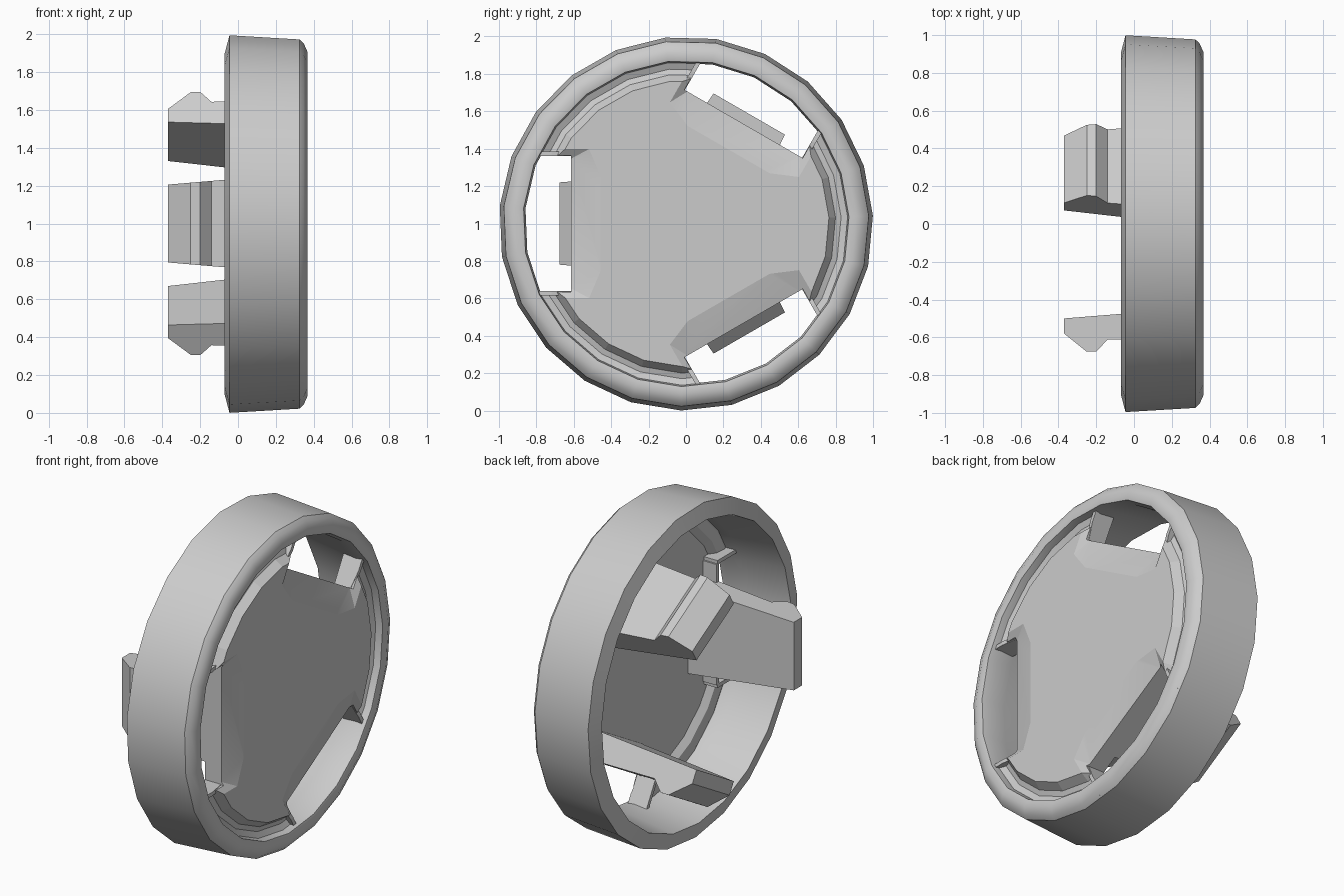
import bpy, bmesh, math
from mathutils import Vector

cube = bpy.data.objects.get("Cube")
if cube:
    bpy.data.objects.remove(cube, do_unlink=True)

SIDES = 23
START = math.radians(2.4)
CLIP_ANGLES = (180, 60, -60)

grey = bpy.data.materials.new("light_grey")
grey.use_nodes = True
grey.diffuse_color = (0.6, 0.6, 0.6, 1)
grey.node_tree.nodes["Principled BSDF"].inputs["Base Color"].default_value = (0.6, 0.6, 0.6, 1)


def finish(name, bm):
    bmesh.ops.recalc_face_normals(bm, faces=bm.faces)
    mesh = bpy.data.meshes.new(name)
    bm.to_mesh(mesh)
    bm.free()
    mesh.materials.append(grey)
    obj = bpy.data.objects.new(name, mesh)
    bpy.context.collection.objects.link(obj)
    return obj


def select(obj):
    bpy.ops.object.select_all(action='DESELECT')
    obj.select_set(True)
    bpy.context.view_layer.objects.active = obj


def smooth(obj, degrees):
    select(obj)
    bpy.ops.object.shade_smooth_by_angle(angle=math.radians(degrees))


def lathe(name, profile, closed):
    """Turn (x, radius) points around the x axis at height 1."""
    bm = bmesh.new()
    vs = [bm.verts.new((x, r * math.cos(START), 1 + r * math.sin(START))) for x, r in profile]
    pairs = list(zip(vs, vs[1:])) + ([(vs[-1], vs[0])] if closed else [])
    edges = [bm.edges.new(p) for p in pairs]
    bmesh.ops.spin(bm, geom=vs + edges, cent=(0, 0, 1), axis=(1, 0, 0),
                   angle=math.tau, steps=SIDES)
    bmesh.ops.remove_doubles(bm, verts=bm.verts, dist=0.0005)
    return finish(name, bm)


def prism(name, profile, degrees, low, high):
    """Sweep (x, radius) points sideways between two tangential offsets."""
    a = math.radians(degrees)
    out = Vector((0, math.cos(a), math.sin(a)))
    side = Vector((0, -math.sin(a), math.cos(a)))
    bm = bmesh.new()
    loops = []
    for offset in (low, high):
        loops.append([bm.verts.new(Vector((x, 0, 1)) + out * r + side * offset(x, r))
                      for x, r in profile])
        bm.faces.new(loops[-1])
    n = len(profile)
    for i in range(n):
        j = (i + 1) % n
        bm.faces.new((loops[0][i], loops[0][j], loops[1][j], loops[1][i]))
    bm.normal_update()
    bmesh.ops.triangulate(bm, faces=[f for f in bm.faces if len(f.verts) > 4])
    return finish(name, bm)


def even_prism(name, profile, degrees, half):
    return prism(name, profile, degrees, lambda x, r: -half(x, r), half)


def recess_half(x, r):
    if x < 0.34:
        return 0.345
    return 0.25 if r < 0.5 else 0.4


# Outer ring with a rounded front lip
ring = lathe("outer_ring", [(-0.045, 1), (0.325, 0.978), (0.347, 0.957), (0.367, 0.912),
                            (0.357, 0.872), (0.3, 0.862), (0.2, 0.87), (-0.07, 0.905)], True)
smooth(ring, 40)

# Face plate with a groove around its rim
plate = lathe("face_plate", [(0.357, 0), (0.357, 0.765), (0.31, 0.8), (0.3, 0.83), (0.32, 0.875),
                             (0.28, 0.89), (0.265, 0.85), (0.27, 0.79), (0.3, 0.75), (0.3, 0)], False)

# Windows and the sloping recesses leading into them
cutters = []
for angle in CLIP_ANGLES:
    cutters.append(even_prism("window_cutter", [(0, 0.615), (0.5, 0.615), (0.5, 0.95), (0, 0.95)],
                              angle, lambda x, r: 0.365))
    cutters.append(even_prism("recess_cutter", [(0.358, 0.452), (0.358, 0.515), (0.358, 0.73),
                                                (0.32, 0.73), (0.32, 0.618)],
                              angle, recess_half))
select(plate)
for cutter in cutters:
    cutter.hide_render = True
    mod = plate.modifiers.new("cut", 'BOOLEAN')
    mod.operation = 'DIFFERENCE'
    mod.solver = 'EXACT'
    mod.object = cutter
    bpy.ops.object.modifier_apply(modifier=mod.name)
for cutter in cutters:
    bpy.data.objects.remove(cutter, do_unlink=True)
smooth(plate, 10)

# Spring clips with a hooked lip, the skirts they hang from, and the window end walls
clip_profile = [(0.31, 0.612), (-0.14, 0.612), (-0.2, 0.676), (-0.25, 0.676),
                (-0.37, 0.58), (-0.37, 0.5), (0.31, 0.445)]
skirt_profile = [(0.315, 0.614), (0.21, 0.614), (0.21, 0.59), (0.315, 0.59)]
wall_profile = [(0.21, 0.6), (0.315, 0.6), (0.335, 0.72), (0.335, 0.88), (0.21, 0.88)]
for i, angle in enumerate(CLIP_ANGLES, 1):
    even_prism(f"clip_{i}", clip_profile, angle, lambda x, r: 0.237 + 0.085 * x)
    even_prism(f"window_skirt_{i}", skirt_profile, angle, lambda x, r: 0.365)
    for s, word in ((-1, "lower"), (1, "upper")):
        prism(f"window_wall_{word}_{i}", wall_profile, angle,
              lambda x, r: s * 0.362, lambda x, r: s * 0.385)
